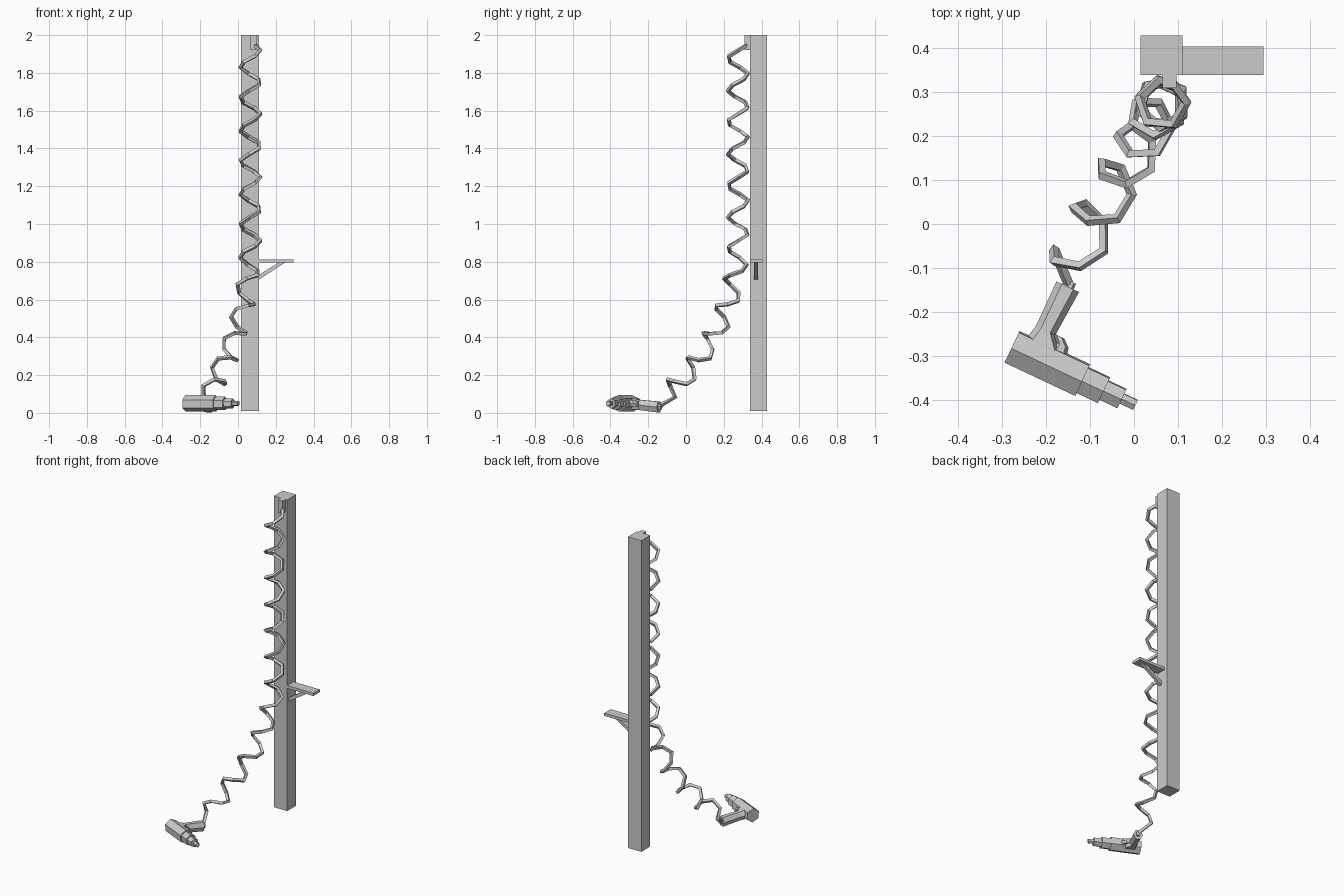
import bpy, math
from mathutils import Vector, Matrix

if "Cube" in bpy.data.objects:
    bpy.data.objects.remove(bpy.data.objects["Cube"])


def mesh(name, verts, faces):
    me = bpy.data.meshes.new(name)
    me.from_pydata(verts, [], faces)
    ob = bpy.data.objects.new(name, me)
    bpy.context.collection.objects.link(ob)
    return ob


def loft(name, rings, mat=Matrix()):
    n = len(rings[0])
    verts = [mat @ Vector(p) for r in rings for p in r]
    faces = [tuple(range(n))[::-1], tuple(range(n * (len(rings) - 1), n * len(rings)))]
    for k in range(len(rings) - 1):
        for i in range(n):
            j = (i + 1) % n
            faces.append((k * n + i, k * n + j, k * n + n + j, k * n + n + i))
    ob = mesh(name, verts, faces)
    import bmesh
    bm = bmesh.new()
    bm.from_mesh(ob.data)
    bmesh.ops.recalc_face_normals(bm, faces=bm.faces)
    bm.to_mesh(ob.data)
    bm.free()
    return ob


def box(name, x0, x1, y0, y1, z0, z1):
    return loft(name, [[(x0, y0, z), (x1, y0, z), (x1, y1, z), (x0, y1, z)] for z in (z0, z1)])


# Post, bracket and cord socket
box("post", 0.015, 0.11, 0.34, 0.43, 0.01, 2.0)
box("bracket_shelf", 0.11, 0.295, 0.34, 0.405, 0.795, 0.813)
loft("bracket_strut", [[(0.11, y, 0.705), (0.25, y, 0.796), (0.215, y, 0.796), (0.11, y, 0.73)]
                       for y in (0.36, 0.38)])
box("cord_socket", 0.065, 0.097, 0.31, 0.34, 1.92, 2.0)

# Coiled cord: coarse helix carried along a hanging centre line
path = [Vector(p) for p in (
    (0.065, 0.275, 1.95), (0.065, 0.275, 0.85), (0.06, 0.265, 0.75), (0.045, 0.243, 0.65),
    (0.02, 0.195, 0.52), (-0.01, 0.148, 0.41), (-0.05, 0.08, 0.31), (-0.095, 0.01, 0.215),
    (-0.135, -0.075, 0.12), (-0.15, -0.11, 0.07))]
PITCH, PER_TURN, RADIUS = 0.168, 5.5, 0.054
step = PITCH / PER_TURN


def at(s):
    for a, b in zip(path, path[1:]):
        d = (b - a).length
        if s <= d:
            return a.lerp(b, s / d)
        s -= d
    return path[-1].copy()


total = sum((b - a).length for a, b in zip(path, path[1:]))
pts = [Vector((0.081, 0.325, 1.965))]
side = Vector((1, 0, 0))
for i in range(int(total / step)):
    s = i * step
    t = (at(s + 0.04) - at(max(s - 0.04, 0))).normalized()
    side = (side - t * side.dot(t)).normalized()
    up = side.cross(t)
    ang = math.radians(68) - i * math.tau / PER_TURN
    pts.append(at(s) + RADIUS * (side * math.cos(ang) + up * math.sin(ang)))
pts.append(Vector((-0.15, -0.135, 0.04)))
cu = bpy.data.curves.new("coiled_cord", "CURVE")
cu.dimensions = "3D"
cu.bevel_depth = 0.012
cu.bevel_resolution = 0
cu.use_fill_caps = True
sp = cu.splines.new("POLY")
sp.points.add(len(pts) - 1)
for p, co in zip(sp.points, pts):
    p.co = (*co, 1)
sp.use_smooth = False
bpy.context.collection.objects.link(bpy.data.objects.new("coiled_cord", cu))

# Power driver lying on its side: local x along the barrel, local y up the handle
tool = Matrix.Translation((-0.278, -0.28, 0.05)) @ Matrix.Rotation(math.radians(-25.2), 4, "Z")


def barrel(name, x0, x1, r):
    ring = [(r * math.cos(a), r * math.sin(a)) for a in
            (math.radians(35 + 60 * k) for k in range(6))]
    return loft(name, [[(x, y, z) for y, z in ring] for x in (x0, x1)], tool)


barrel("driver_body", 0, 0.178, 0.044)
barrel("driver_collar", 0.175, 0.232, 0.036)
barrel("driver_chuck", 0.23, 0.277, 0.027)
barrel("driver_bit", 0.275, 0.311, 0.014)


def section(y, x0, x1, zc, h, c):
    return [(x0, y, zc), (x0 + c, y, zc + h), (x1 - c, y, zc + h),
            (x1, y, zc), (x1 - c, y, zc - h), (x0 + c, y, zc - h)]


loft("driver_handle", [section(0.01, 0.02, 0.11, 0, 0.030, 0.014),
                       section(0.036, 0.022, 0.104, -0.002, 0.029, 0.014),
                       section(0.066, 0.029, 0.078, -0.008, 0.027, 0.013),
                       section(0.178, 0.028, 0.085, -0.019, 0.029, 0.014)], tool)
loft("trigger", [section(0.03, 0.085, 0.122, 0, 0.018, 0.008),
                 section(0.052, 0.088, 0.118, 0, 0.016, 0.008),
                 section(0.068, 0.072, 0.100, -0.002, 0.014, 0.008)], tool)
loft("cord_plug", [section(y, 0.043, 0.071, -0.017, 0.014, 0.005) for y in (0.17, 0.192)], tool)
